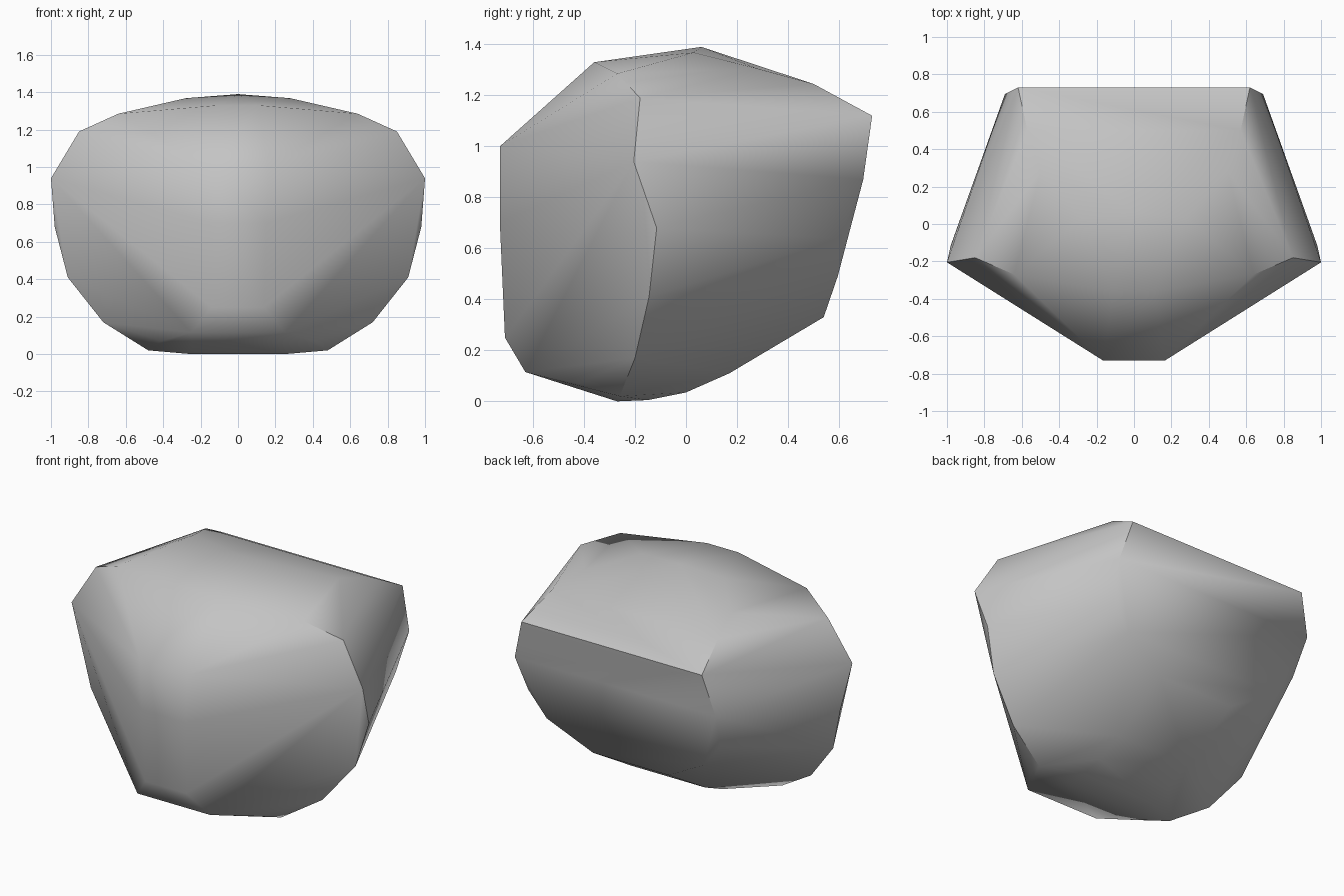
import bpy
import bmesh
import math

cube = bpy.data.objects.get("Cube")
if cube:
    bpy.data.objects.remove(cube, do_unlink=True)

# Half outlines of each section; every point is mirrored across x
NOSE = [(.165, -.73, 1.0), (.15, -.73, .7), (.14, -.71, .25), (.25, -.63, .115)]
RIM = [(.11, -.36, 1.33), (.64, -.27, 1.285), (.85, -.18, 1.19), (1.0, -.205, .94),
       (.98, -.115, .68), (.91, -.145, .41), (.72, -.2, .17), (.48, -.26, .02),
       (.25, -.27, 0), (.41, -.42, .07)]
ROOF = [(0, .06, 1.39), (.28, .03, 1.368), (.5, .28, 1.305), (.57, .5, 1.245)]
BELLY = [(.25, -.15, .005), (.25, 0, .035), (.25, .17, .11)]
BACK = [(.62, .73, 1.12), (.69, .695, .87), (.66, .605, .64),
        (.54, .595, .49), (.26, .54, .33)]


def flat_material(name, color):
    mat = bpy.data.materials.new(name)
    mat.use_nodes = True
    mat.diffuse_color = color
    mat.node_tree.nodes["Principled BSDF"].inputs["Base Color"].default_value = color
    return mat


def mirrored_shell(name, sections, mat):
    """Wrap a faceted skin round mirrored section outlines."""
    bm = bmesh.new()
    for section in sections:
        for x, y, z in section:
            bm.verts.new((x, y, z))
            if x:
                bm.verts.new((-x, y, z))
    hull = bmesh.ops.convex_hull(bm, input=bm.verts[:])
    spare = {g for g in hull["geom_interior"] + hull["geom_unused"]
             if isinstance(g, bmesh.types.BMVert)}
    bmesh.ops.delete(bm, geom=list(spare), context="VERTS")
    bmesh.ops.dissolve_limit(bm, angle_limit=math.radians(1),
                             verts=bm.verts[:], edges=bm.edges[:])
    bmesh.ops.recalc_face_normals(bm, faces=bm.faces[:])
    mesh = bpy.data.meshes.new(name)
    bm.to_mesh(mesh)
    bm.free()
    mesh.materials.append(mat)
    obj = bpy.data.objects.new(name, mesh)
    bpy.context.collection.objects.link(obj)
    return obj


# Faceted stone-like body
grey = flat_material("plain grey", (.55, .55, .55, 1))
body = mirrored_shell("faceted_body", [NOSE, RIM, ROOF, BELLY, BACK], grey)

# Soft facets, crisp rim and back edges
bpy.ops.object.select_all(action="DESELECT")
body.select_set(True)
bpy.context.view_layer.objects.active = body
bpy.ops.object.shade_smooth_by_angle(angle=math.radians(42))
